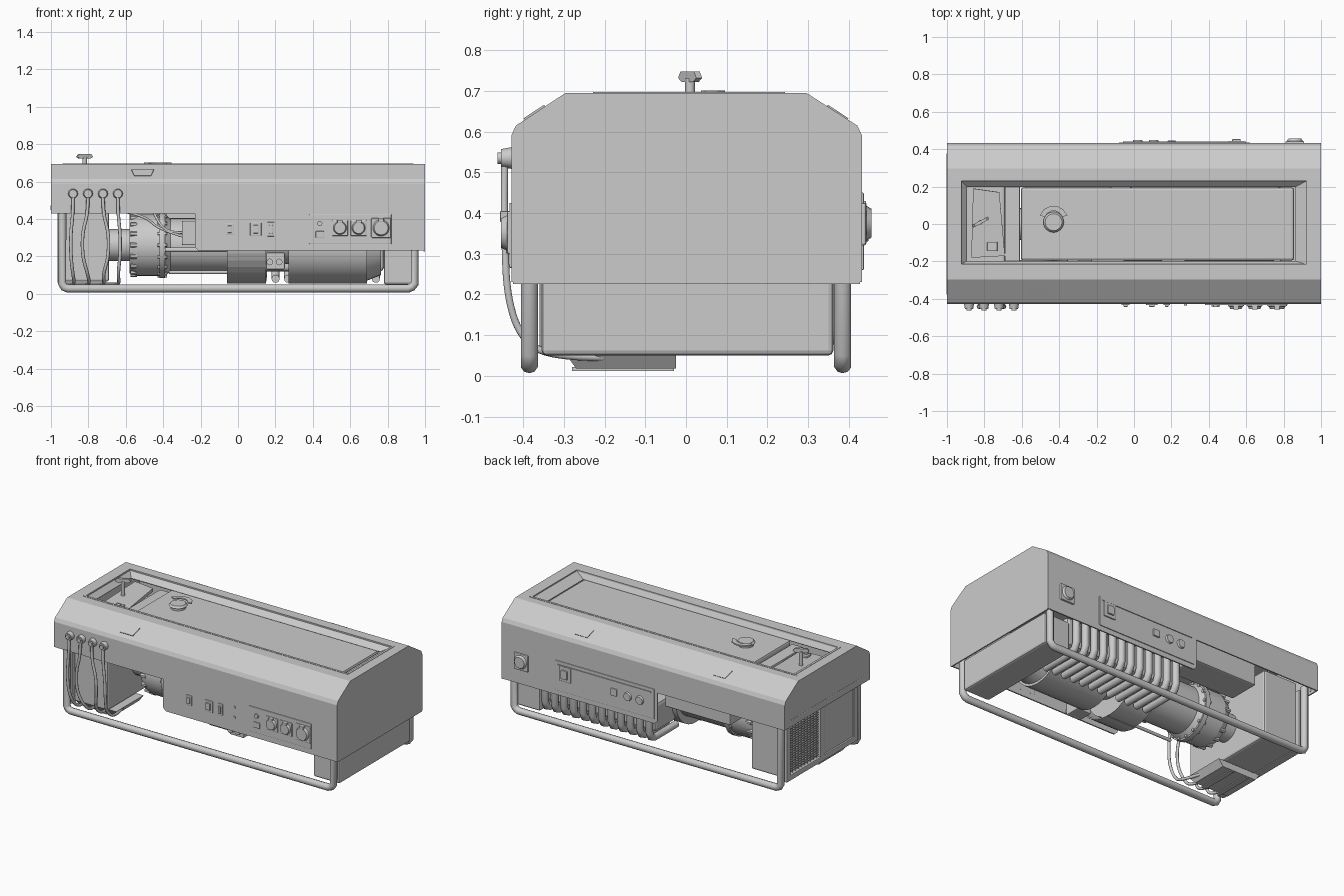
import bpy, bmesh, math
from mathutils import Vector

if "Cube" in bpy.data.objects:
    bpy.data.objects.remove(bpy.data.objects["Cube"])


def mesh_obj(name, verts, faces, thick=0.0):
    me = bpy.data.meshes.new(name)
    me.from_pydata([Vector(v) for v in verts], [], faces)
    bm = bmesh.new()
    bm.from_mesh(me)
    bmesh.ops.recalc_face_normals(bm, faces=bm.faces)
    bm.to_mesh(me)
    bm.free()
    ob = bpy.data.objects.new(name, me)
    bpy.context.collection.objects.link(ob)
    if thick:
        m = ob.modifiers.new("Thickness", 'SOLIDIFY')
        m.thickness, m.offset = thick, 0
    return ob


def box(name, x0, x1, y0, y1, z0, z1, bevel=0.0):
    v = [(x, y, z) for x in (x0, x1) for y in (y0, y1) for z in (z0, z1)]
    f = [(0, 1, 3, 2), (4, 6, 7, 5), (0, 4, 5, 1), (2, 3, 7, 6), (0, 2, 6, 4), (1, 5, 7, 3)]
    ob = mesh_obj(name, v, f)
    if bevel:
        m = ob.modifiers.new("Bevel", 'BEVEL')
        m.width, m.segments = bevel, 2
    return ob


def cyl(name, a, b, r, r2=None, n=24):
    a, b = Vector(a), Vector(b)
    d = b - a
    bpy.ops.mesh.primitive_cone_add(vertices=n, radius1=r, radius2=r if r2 is None else r2,
                                    depth=d.length, location=(a + b) / 2)
    ob = bpy.context.object
    ob.rotation_euler = d.to_track_quat('Z', 'Y').to_euler()
    ob.name = name
    bpy.ops.object.shade_smooth_by_angle(angle=math.radians(40))
    return ob


def tube(name, pts, r, kind='POLY'):
    cu = bpy.data.curves.new(name, 'CURVE')
    cu.dimensions, cu.bevel_depth, cu.bevel_resolution = '3D', r, 3
    cu.use_fill_caps, cu.resolution_u = True, 6
    sp = cu.splines.new(kind)
    sp.points.add(len(pts) - 1)
    for p, q in zip(sp.points, pts):
        p.co = (*q, 1)
    if kind == 'NURBS':
        sp.order_u, sp.use_endpoint_u = 3, True
    ob = bpy.data.objects.new(name, cu)
    bpy.context.collection.objects.link(ob)
    bpy.ops.object.select_all(action='DESELECT')
    ob.select_set(True)
    bpy.context.view_layer.objects.active = ob
    bpy.ops.object.convert(target='MESH')
    bpy.ops.object.shade_smooth_by_angle(angle=math.radians(50))
    return bpy.context.object


def hood_side(name, profile, x_split, low_l, low_r):
    """Open hood half: wall with a stepped bottom edge, slope and roof strip."""
    n = len(profile)
    y = profile[0][0]
    xs = (-1, x_split, 1)
    v = [(x, py, pz) for x in xs for py, pz in profile]
    f = [(k * n + i, k * n + i + 1, k * n + n + i + 1, k * n + n + i)
         for k in range(2) for i in range(n - 1)]
    b = len(v)
    v += [(-1, y, low_l), (x_split, y, low_l), (x_split, y, low_r + .02),
          (x_split + .02, y, low_r), (1, y, low_r)]
    f += [(0, n, b + 1, b), (n, 2 * n, b + 4, b + 3, b + 2, b + 1)]
    return mesh_obj(name, v, f, .008)


# Hood: stepped front and back shells, end panels and roof strips
front = [(-.425, .59), (-.415, .612), (-.295, .691), (-.22, .691)]
back = [(.428, .59), (.418, .612), (.295, .691), (.23, .691)]
hood_side("hood_front", front, -.23, .43, .23)
hood_side("hood_back", back, -.10, .43, .23)
ring = front[:3] + back[2::-1]
for name, x, low in (("hood_left_end", -.996, .43), ("hood_right_end", .996, .225)):
    pts = [(-.425, low)] + ring + [(.428, low)]
    mesh_obj(name, [(x, p[0], p[1]) for p in pts], [tuple(range(len(pts)))], .008)
box("roof_left_strip", -1, -.925, -.23, .24, .687, .695)
box("roof_right_strip", .925, 1, -.23, .24, .687, .695)
box("left_end_trim", -1.002, -.99, -.38, .38, .445, .475, .004)

# Top opening: sloped frame around the recess
o, i = (-.93, .93, -.22, .235), (-.895, .865, -.2, .2)
v = [(r[a], r[b], z) for r, z in ((o, .69), (i, .655)) for a, b in ((0, 2), (1, 2), (1, 3), (0, 3))]
mesh_obj("recess_frame", v, [(k, (k + 1) % 4, (k + 1) % 4 + 4, k + 4) for k in range(4)], .006)
for y in (-.222, .236):
    box("recess_lip", -.935, .935, y - .007, y + .007, .688, .697)
for x in (-.93, .93):
    box("recess_lip_end", x - .007, x + .007, -.22, .236, .688, .697)

# Fuel tank with filler cap, seen through the opening
box("fuel_tank", -.605, .855, -.195, .195, .43, .665, .012)
box("tank_divider", -.69, -.61, -.2, .2, .5, .64, .004)
cyl("filler_neck", (-.43, .01, .66), (-.43, .01, .683), .045)
cyl("filler_cap", (-.43, .01, .683), (-.43, .01, .695), .055, .045)
latch = [(-.43 + r * math.cos(a), .02 + r * math.sin(a), .697)
         for r in (.05, .078) for a in [math.radians(20 + 28 * k) for k in range(6)]]
mesh_obj("filler_latch", latch, [(k, k + 1, k + 7, k + 6) for k in range(5)], .008)

# Radiator header with pressure cap handle
mesh_obj("radiator_cover", [(-.87, -.18, .62), (-.69, -.17, .62), (-.72, .17, .64), (-.86, .19, .64)],
         [(0, 1, 2, 3)], .02)
cyl("handle_stem", (-.82, .01, .63), (-.82, .01, .73), .012)
wing = mesh_obj("handle_wing", [(x, 0, z) for x, z in
                ((-.048, .732), (-.03, .722), (.03, .722), (.048, .732), (.035, .748), (-.035, .748))],
                [tuple(range(6))], .016)
wing.location, wing.rotation_euler = (-.82, .01, 0), (0, 0, math.radians(28))
box("gauge_window", -.785, -.73, -.145, -.095, .63, .645, .004)
box("gauge_glass", -.772, -.743, -.135, -.115, .64, .65)

# Lifting pocket covers, nearly flush with both slopes
for x, s in ((-.51, -1), (.465, 1), (-.51, 1)):
    yz = ((.345 * s, .660), (.395 * s, .627))
    mesh_obj("lift_pocket", [(x - .06, *yz[0]), (x + .06, *yz[0]), (x + .045, *yz[1]), (x - .045, *yz[1])],
             [(0, 1, 2, 3)], .014)

# Tubular skid rails
for s, nm in ((-1, "front_rail"), (1, "back_rail")):
    y = .385 * s
    tube(nm, [(-.94, y, .45), (-.94, y, .055), (-.93, y, .036), (-.91, y, .028),
              (.91, y, .028), (.93, y, .036), (.945, y, .055), (.945, y, .45)], .022)

# Right end skirt box
box("right_skirt_box", .78, .965, -.355, .362, .05, .25, .012)

# Radiator at the left end: core, outer frame, grille and bottom tray
box("radiator_core", -.93, -.69, -.33, .33, .065, .5, .012)
box("radiator_side_panel", -.955, -.92, -.34, 0, .09, .40, .004)
for y0, y1 in ((-.36, -.32), (.32, .36), (-.02, .02)):
    box("radiator_post", -.965, -.92, y0, y1, .06, .44, .004)
for z in (.06, .40):
    box("radiator_crossbar", -.965, -.92, -.36, .36, z, z + .035, .004)
for k in range(20):
    z = .105 + k * .015
    box("grille_slat", -.95, -.925, .02, .32, z, z + .006)
for k in range(10):
    y = .04 + k * .03
    box("grille_bar", -.953, -.925, y, y + .004, .095, .40)
v = [(x, y, z) for z, a, b, c, d in ((.018, -.92, -.68, -.27, -.025), (.06, -.95, -.65, -.3, -.025))
     for x, y in ((a, c), (b, c), (b, d), (a, d))]
mesh_obj("bottom_tray", v, [(3, 2, 1, 0), (4, 5, 6, 7)] + [(k, (k + 1) % 4, (k + 1) % 4 + 4, k + 4) for k in range(4)])
for x in (-.86, -.75):
    box("tray_strap", x - .015, x + .015, -.28, -.03, .012, .022)

# Engine line along x: duct, bolted flywheel housing, motor and silencer behind
cz = .26
cyl("drive_duct", (-.70, 0, cz), (-.57, 0, cz), .085)
cyl("flywheel_cover", (-.58, 0, cz), (-.54, 0, cz), .15, .165, 32)
cyl("flywheel_housing", (-.54, 0, cz), (-.42, 0, cz), .165, None, 32)
cyl("flywheel_flange", (-.42, 0, cz), (-.39, 0, cz), .175, None, 32)
cyl("motor_neck", (-.39, 0, cz), (-.36, 0, cz), .165, .14, 32)
cyl("motor_body", (-.36, 0, cz), (-.05, 0, cz), .145, None, 32)
for k in range(16):
    a = k * math.tau / 16
    y, z = .158 * math.cos(a), cz + .158 * math.sin(a)
    cyl("cover_bolt", (-.575, y, z), (-.54, y, z), .013, n=6)
    cyl("flange_bolt", (-.43, y * 1.04, cz + (z - cz) * 1.04), (-.38, y * 1.04, cz + (z - cz) * 1.04), .01, n=6)
box("silencer_box", -.58, -.12, .18, .385, .33, .5, .01)
box("junction_box", -.30, -.225, -.26, -.17, .26, .39, .006)
tube("motor_pipe", [(-.39, -.18, .235), (-.06, -.18, .235)], .012)
tube("motor_pipe_low", [(-.37, -.12, .115), (-.06, -.12, .115)], .01)

# Generator housing with a curved drop pan beneath the control panel
cyl("generator_drum", (-.05, -.03, cz), (.15, -.03, cz), .205, None, 32)
cyl("generator_neck", (.15, -.03, cz + .03), (.27, -.03, cz + .03), .13)
cyl("generator_body", (.27, -.03, cz), (.69, -.03, cz), .205, None, 32)
cyl("generator_end", (.69, -.03, cz), (.765, -.03, cz), .19, .16, 32)
arc = [(-.06 - .25 * math.sin(t), .30 - .24 * math.cos(t)) for t in [math.radians(k * 10) for k in range(10)]]
v = [(x, y, z) for x in (-.06, .15) for y, z in arc]
mesh_obj("drop_pan", v, [(k, k + 1, k + 11, k + 10) for k in range(9)], .008)
box("terminal_box", .15, .25, -.3, -.2, .13, .22, .006)
for x in (.17, .22):
    cyl("terminal", (x, -.3, .17), (x, -.325, .17), .018, n=12)

# Finned cooler under the back panel
box("cooler_body", -.02, .78, .12, .34, .12, .3, .02)
for k in range(12):
    x = k * .067
    tube("cooler_rib", [(x, .37, .30), (x, .37, .13), (x, .355, .095), (x, .32, .08), (x, .1, .08)], .022)

# Cables with eye lugs at the front left
for k in range(4):
    x = -.882 + k * .08
    cyl("cable_lug", (x, -.42, .535), (x, -.455, .535), .028, .022, 12)
    cyl("lug_knob", (x, -.455, .535), (x, -.463, .535), .014, n=12)
    d = (-.012, -.03, .03, .012)[k]
    tube("cable", [(x, -.445, .53), (x, -.447, .43), (x + d, -.445, .33), (x + d, -.44, .2),
                   (x, -.41, .1), (x + .01, -.34, .045), (x - .03, -.2, .045)], .009, 'NURBS')
tube("loom_wire", [(-.46, -.17, .46), (-.43, -.2, .38), (-.36, -.2, .32), (-.26, -.22, .33)], .007, 'NURBS')
tube("loom_wire_low", [(-.62, -.2, .44), (-.5, -.2, .42), (-.42, -.19, .34), (-.27, -.22, .3)], .007, 'NURBS')

# Front controls: socket plate, sockets and switches
box("socket_plate", .38, .82, -.434, -.42, .265, .425, .003)
for x, z in ((.545, .352), (.645, .352), (.765, .352)):
    h = .043 if x < .7 else .053
    box("socket_base", x - h, x + h, -.44, -.42, z - h, z + h, .005)
    cyl("socket_lid", (x, -.438, z), (x, -.455, z), h * .85, h * .7, 20)
    box("socket_hinge", x - .015, x + .015, -.457, -.43, z + h * .6, z + h, .003)
box("plate_breaker", .415, .46, -.442, -.42, .30, .335, .003)
cyl("plate_lamp", (.437, -.43, .375), (.437, -.445, .375), .014, n=12)
for x, w, h in ((-.045, .022, .032), (.095, .03, .036), (.175, .018, .038)):
    box("switch_base", x - w, x + w, -.434, -.42, .345 - h, .345 + h, .003)
    box("switch_rocker", x - w * .5, x + w * .5, -.443, -.43, .345 - h * .6, .345 + h * .6, .003)
for z in (.32, .385):
    cyl("indicator", (.275, -.42, z), (.275, -.435, z), .009, n=12)

# Back controls: panel, breaker, connectors and round socket
box("back_panel", -.08, .62, .422, .437, .26, .45, .003)
box("back_panel_rail", -.06, .6, .43, .442, .425, .43)
box("back_breaker_base", .505, .59, .43, .444, .33, .425, .004)
box("back_breaker", .525, .57, .44, .454, .35, .405, .004)
box("back_switch", .18, .225, .43, .446, .335, .38, .004)
for x in (.105, .02):
    cyl("back_connector", (x, .43, .355), (x, .448, .355), .03, .024, 16)
box("back_socket_base", .81, .91, .422, .443, .32, .425, .006)
cyl("back_socket_lid", (.86, .44, .375), (.86, .456, .375), .045, .035, 20)
